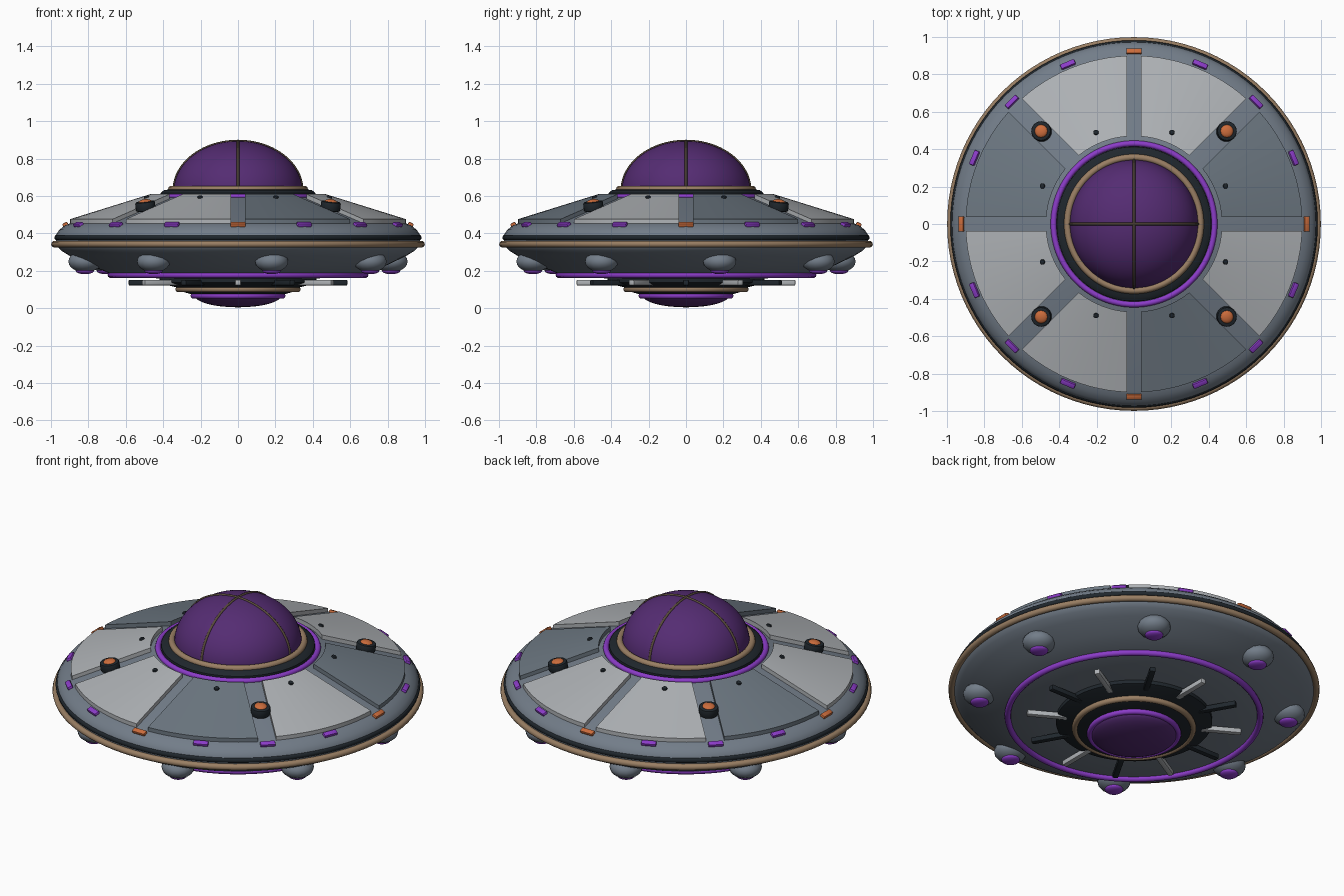
import bpy, bmesh, math
from mathutils import Matrix, Vector

if "Cube" in bpy.data.objects:
    bpy.data.objects.remove(bpy.data.objects["Cube"])


def mat(name, r, g, b):
    m = bpy.data.materials.new(name)
    m.diffuse_color = (r, g, b, 1)
    m.use_nodes = True
    m.node_tree.nodes["Principled BSDF"].inputs["Base Color"].default_value = m.diffuse_color
    return m


HULL = mat("hull_grey", .17, .205, .25)
LIGHT = mat("light_panel_grey", .43, .45, .47)
DARK = mat("dark_panel_grey", .15, .185, .22)
BLACK = mat("near_black", .014, .02, .026)
GOLD = mat("bronze", .32, .21, .125)
PURPLE = mat("bright_purple", .26, .045, .58)
GLASS = mat("dome_purple", .09, .025, .17)
ORANGE = mat("orange", .6, .15, .045)
RIB = mat("dark_bronze", .1, .07, .045)


def finish(bm, name, material, angle=35):
    bmesh.ops.recalc_face_normals(bm, faces=bm.faces)
    me = bpy.data.meshes.new(name)
    bm.to_mesh(me)
    bm.free()
    ob = bpy.data.objects.new(name, me)
    bpy.context.collection.objects.link(ob)
    me.materials.append(material)
    bpy.ops.object.select_all(action='DESELECT')
    ob.select_set(True)
    bpy.context.view_layer.objects.active = ob
    bpy.ops.object.shade_smooth_by_angle(angle=math.radians(angle))
    return ob


def lathe(name, profile, material, steps=96, closed=False, angle=35):
    """Spin (radius, z) points around the z axis."""
    bm = bmesh.new()
    vs = [bm.verts.new((r, 0, z)) for r, z in profile]
    es = [bm.edges.new(p) for p in zip(vs, vs[1:])]
    if closed:
        es.append(bm.edges.new((vs[-1], vs[0])))
    bmesh.ops.spin(bm, geom=vs + es, cent=(0, 0, 0), axis=(0, 0, 1),
                   angle=math.tau, steps=steps, use_duplicate=False)
    bmesh.ops.remove_doubles(bm, verts=bm.verts, dist=1e-5)
    return finish(bm, name, material, angle)


def ring(name, radius, z, minor, material):
    pts = [(radius + minor * math.cos(i * math.tau / 10),
            z + minor * math.sin(i * math.tau / 10)) for i in range(10)]
    return lathe(name, pts, material, closed=True, angle=60)


def polar(r, deg, z):
    a = math.radians(deg)
    return Vector((r * math.cos(a), r * math.sin(a), z))


def placed(loc, deg=0, tilt=0, scale=(1, 1, 1)):
    return (Matrix.Translation(loc) @ Matrix.Rotation(math.radians(deg), 4, 'Z')
            @ Matrix.Rotation(tilt, 4, 'Y') @ Matrix.Diagonal((*scale, 1)))


def box(name, loc, deg, size, material, tilt=0, bevel=.006):
    bm = bmesh.new()
    bmesh.ops.create_cube(bm, size=1, matrix=Matrix.Diagonal((*size, 1)))
    bmesh.ops.bevel(bm, geom=bm.edges[:], offset=bevel, segments=2, affect='EDGES', profile=.5)
    bm.transform(placed(loc, deg, tilt))
    return finish(bm, name, material)


def ball(name, loc, scale, material, deg=0, tilt=0, seg=16, rings=10):
    bm = bmesh.new()
    bmesh.ops.create_uvsphere(bm, u_segments=seg, v_segments=rings, radius=1,
                              matrix=placed(loc, deg, tilt, scale))
    return finish(bm, name, material, 50)


def drum(name, loc, radius, height, material, deg=0, tilt=0):
    bm = bmesh.new()
    bmesh.ops.create_cone(bm, cap_ends=True, segments=24, radius1=radius, radius2=radius,
                          depth=height)
    rims = [e for e in bm.edges if abs(e.verts[0].co.z - e.verts[1].co.z) < 1e-5]
    bmesh.ops.bevel(bm, geom=rims, offset=min(.008, height * .3), segments=2,
                    affect='EDGES', profile=.5)
    bm.transform(placed(loc, deg, tilt))
    return finish(bm, name, material)


# Saucer body
lathe("hull", [(0, .61), (.40, .605), (.46, .588), (.89, .457), (.925, .443), (.955, .42),
               (.972, .395), (.975, .37), (.97, .335), (.945, .308), (.9, .28), (.8, .232),
               (.68, .184), (.5, .166), (.38, .155), (0, .155)], HULL)
ring("dark_rim_band", .965, .378, .017, BLACK)
ring("bronze_rim", .981, .343, .018, GOLD)

# Raised deck panels between eight spokes
SLOPE = (.61 - .476) / (.9 - .47)
TILT = math.atan(SLOPE)


def deck(r):
    return .61 - (r - .47) * SLOPE


for k in range(8):
    bm = bmesh.new()
    gaps = (.038, .05) if k % 2 == 0 else (.05, .038)
    grid = []
    for i in range(5):
        r = .47 + .43 * i / 4
        a0 = k * 45 + math.degrees(math.asin(gaps[0] / r))
        a1 = k * 45 + 45 - math.degrees(math.asin(gaps[1] / r))
        grid.append([[bm.verts.new(polar(r, a0 + (a1 - a0) * j / 12, deck(r) - dz))
                      for j in range(13)] for dz in (0, .03)])
    for i in range(4):
        for j in range(12):
            for s in (0, 1):
                a, b = grid[i][s], grid[i + 1][s]
                bm.faces.new((a[j], b[j], b[j + 1], a[j + 1]))
        for j in (0, 12):
            a, b = grid[i], grid[i + 1]
            bm.faces.new((a[0][j], b[0][j], b[1][j], a[1][j]))
    for row in (grid[0], grid[4]):
        for j in range(12):
            bm.faces.new((row[0][j], row[0][j + 1], row[1][j + 1], row[1][j]))
    finish(bm, f"deck_panel_{k}", DARK if k in (0, 3, 6) else LIGHT)
    drum(f"panel_rivet_{k}", polar(.53, k * 45 + 22.5, deck(.53) + .002), .014, .016,
         BLACK, k * 45 + 22.5, TILT)

# Beacons on the diagonal spokes
for k in range(4):
    d = 45 + 90 * k
    drum(f"beacon_base_{k}", polar(.70, d, .546), .053, .05, BLACK, d, TILT * .5)
    ball(f"beacon_lamp_{k}", polar(.702, d, .566), (.036, .036, .017), ORANGE, d, TILT * .5)

# Marker lights around the deck edge
for k in range(16):
    d = k * 22.5
    box(f"marker_light_{k}", polar(.923, d, .447), d, (.03, .082, .022),
        ORANGE if k % 4 == 0 else PURPLE, .45)

# Cockpit dome, collar and ribs
ring("collar_glow_ring", .430, .597, .016, PURPLE)
lathe("dome_collar", [(.415, .59), (.413, .617), (.395, .632), (.34, .638), (.3, .638)], BLACK)
ring("dome_base_ring", .356, .637, .018, GOLD)
lathe("dome", [(.343 * math.cos(i * math.pi / 40), .63 + .264 * math.sin(i * math.pi / 40))
               for i in range(20)] + [(0, .894)], GLASS, 64)
for k in range(2):
    cu = bpy.data.curves.new("dome_rib", 'CURVE')
    cu.dimensions = '3D'
    cu.bevel_depth = .007
    cu.bevel_resolution = 2
    sp = cu.splines.new('POLY')
    sp.points.add(40)
    for i, p in enumerate(sp.points):
        a = math.pi * i / 40
        p.co = (.343 * math.cos(a), 0, .63 + .264 * math.sin(a), 1)
    rib = bpy.data.objects.new(f"dome_rib_{k}", cu)
    rib.rotation_euler.z = k * math.pi / 2
    cu.materials.append(RIB)
    bpy.context.collection.objects.link(rib)

# Underside pods with glowing lenses
for k in range(8):
    d = 12.4 + 45 * k
    ball(f"pod_{k}", polar(.838, d, .25), (.09, .09, .058), HULL, d)
    ball(f"pod_lens_{k}", polar(.838, d, .2), (.05, .05, .018), PURPLE, d)

# Belly: rings, hub, fins and lower emitter
ring("belly_glow_ring", .68, .178, .017, PURPLE)
lathe("belly_hub", [(.42, .165), (.42, .138), (.40, .13), (.33, .112), (.32, .095),
                    (.25, .075), (0, .075)], BLACK)
ring("hub_bronze_ring", .318, .102, .017, GOLD)
ring("emitter_glow_ring", .238, .067, .016, PURPLE)
lathe("emitter_dome", [(.232 * math.cos(i * math.pi / 16), .068 - .063 * math.sin(i * math.pi / 16))
                       for i in range(8)] + [(0, .005)], GLASS, 48)
for k in range(12):
    d = 90 + 30 * k
    box(f"belly_fin_{k}", polar(.47, d, .137), d, (.23, .032, .03),
        LIGHT if k % 2 == 0 else BLACK)
